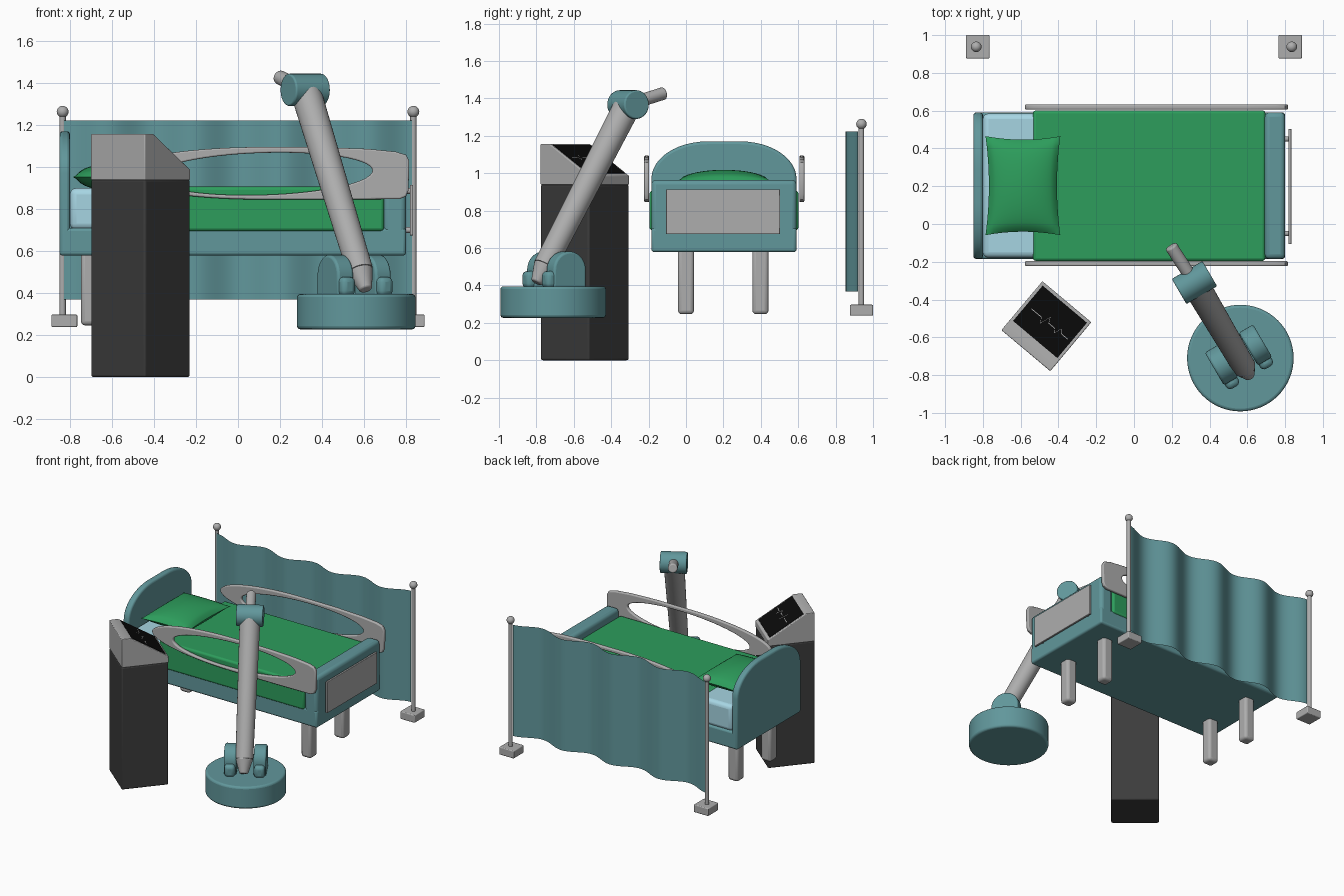
import bpy, bmesh, math
from mathutils import Vector, Matrix

if "Cube" in bpy.data.objects:
    bpy.data.objects.remove(bpy.data.objects["Cube"])

def material(name, r, g, b):
    m = bpy.data.materials.new(name)
    m.diffuse_color = (r, g, b, 1)
    m.use_nodes = True
    m.node_tree.nodes["Principled BSDF"].inputs["Base Color"].default_value = m.diffuse_color
    return m

TEAL = material("teal", .12, .31, .33)
GREEN = material("green", .026, .34, .107)
BLUE = material("pale_blue", .38, .66, .76)
DARK = material("charcoal", .045, .045, .045)
BLACK = material("screen_black", .003, .003, .003)
GREY = material("light_grey", .42, .42, .42)

def finish(name, bm, mat=None, bevel=0, matrix=None, segs=3):
    bmesh.ops.recalc_face_normals(bm, faces=bm.faces)
    me = bpy.data.meshes.new(name)
    bm.to_mesh(me)
    bm.free()
    ob = bpy.data.objects.new(name, me)
    bpy.context.collection.objects.link(ob)
    if mat:
        me.materials.append(mat)
    if matrix:
        ob.matrix_world = matrix
    if bevel:
        b = ob.modifiers.new("bevel", 'BEVEL')
        b.width, b.segments, b.limit_method = bevel, segs, 'ANGLE'
        b.angle_limit = math.radians(40)
    smooth(ob)
    return ob

def smooth(ob):
    bpy.ops.object.select_all(action='DESELECT')
    ob.select_set(True)
    bpy.context.view_layer.objects.active = ob
    bpy.ops.object.shade_smooth_by_angle(angle=math.radians(35))

def box(name, lo, hi, mat=None, bevel=0, matrix=None):
    bm = bmesh.new()
    lo, hi = Vector(lo), Vector(hi)
    bmesh.ops.create_cube(bm, size=1, matrix=Matrix.Translation((lo + hi) / 2) @ Matrix.Diagonal((*(hi - lo), 1)))
    return finish(name, bm, mat, bevel, matrix)

def tube(name, p, q, r1, r2, mat=None, bevel=0, segs=32):
    p, q = Vector(p), Vector(q)
    bm = bmesh.new()
    rot = (q - p).to_track_quat('Z', 'Y').to_matrix().to_4x4()
    bmesh.ops.create_cone(bm, cap_ends=True, segments=segs, radius1=r1, radius2=r2, depth=(q - p).length,
                          matrix=Matrix.Translation((p + q) / 2) @ rot)
    return finish(name, bm, mat, bevel)

def prism(name, pts, x0, x1, mat=None, bevel=0, matrix=None):
    """Extrude a (y, z) outline along x."""
    bm = bmesh.new()
    f = bm.faces.new([bm.verts.new((x0, y, z)) for y, z in pts])
    new = bmesh.ops.extrude_face_region(bm, geom=[f])['geom']
    bmesh.ops.translate(bm, vec=(x1 - x0, 0, 0), verts=[v for v in new if isinstance(v, bmesh.types.BMVert)])
    return finish(name, bm, mat, bevel, matrix)

def arc(cx, cy, rx, ry, a0, a1, n):
    return [(cx + rx * math.cos(math.radians(a0 + (a1 - a0) * i / n)),
             cy + ry * math.sin(math.radians(a0 + (a1 - a0) * i / n))) for i in range(n + 1)]

# Bed frame, headboard, footboard
CY = .203
box("bed_base", (-.84, CY - .388, .578), (.80, CY + .388, .71), TEAL, .015)
prism("headboard", [(CY - .388, .578), (CY + .388, .578)] + arc(CY + .088, .97, .3, .2, 0, 90, 12)
      + arc(CY - .088, .97, .3, .2, 90, 180, 12), -.85, -.80, TEAL, .015)
box("footboard", (.692, CY - .388, .578), (.80, CY + .388, .965), TEAL, .025)
box("foot_panel", (.818, -.107, .674), (.834, .503, .914), GREY, .004)
for y in (-.05, .45):
    for z in (.70, .886):
        tube("panel_peg", (.79, y, z), (.825, y, z), .014, .014, GREY, segs=16)
for x in (-.705, .605):
    for y in (0, .398):
        box("bed_leg", (x - .043, y - .043, .246), (x + .043, y + .043, .60), GREY, .02)

# Bedding
box("mattress", (-.80, CY - .382, .70), (.69, CY + .382, .90), BLUE, .03)
box("blanket", (-.535, CY - .398, .695), (.695, CY + .398, .906), GREEN, .015)

# Pillow: puffed sheet with drawn-out corners
bm = bmesh.new()
N = 20
for side in (1, -1):
    rows = []
    for i in range(N + 1):
        row = []
        for j in range(N + 1):
            u, v = 2 * i / N - 1, 2 * j / N - 1
            puff = ((1 - u ** 2) * (1 - v ** 2)) ** .5
            x = -.588 + .198 * u * (1 - .09 * (1 - v * v))
            y = CY + .262 * v * (1 - .07 * (1 - u * u))
            row.append(bm.verts.new((x, y, .952 + side * .066 * puff)))
        rows.append(row)
    for i in range(N):
        for j in range(N):
            bm.faces.new((rows[i][j], rows[i + 1][j], rows[i + 1][j + 1], rows[i][j + 1]))
bmesh.ops.remove_doubles(bm, verts=bm.verts, dist=.0005)
finish("pillow", bm, GREEN)

# Side rails: blunt at the foot, tapering to the head, oval opening
def rail(name, y):
    cu = bpy.data.curves.new(name, 'CURVE')
    cu.dimensions, cu.fill_mode = '2D', 'BOTH'
    cu.extrude, cu.bevel_depth, cu.bevel_resolution, cu.offset = .006, .0075, 2, -.0075
    outer = arc(.12, .97, .698, .125, 90, 270, 32) + [
        (.5, .845), (.77, .847), (.80, .86), (.812, .89), (.815, 1.03), (.80, 1.058), (.75, 1.073), (.62, 1.086), (.4, 1.094)]
    hole = [(x, z + .03 * (x - .12)) for x, z in arc(.12, .967, .52, .1, 0, 360, 56)[:-1]]
    for pts in (outer, hole):
        s = cu.splines.new('POLY')
        s.points.add(len(pts) - 1)
        for p, (a, b) in zip(s.points, pts):
            p.co = (a, b, 0, 1)
        s.use_cyclic_u = True
    ob = bpy.data.objects.new(name, cu)
    bpy.context.collection.objects.link(ob)
    ob.matrix_world = Matrix.Translation((0, y, 0)) @ Matrix.Rotation(math.pi / 2, 4, 'X')
    cu.materials.append(GREY)
    bpy.ops.object.select_all(action='DESELECT')
    ob.select_set(True)
    bpy.context.view_layer.objects.active = ob
    bpy.ops.object.convert(target='MESH')
    smooth(bpy.context.object)

rail("front_rail", -.21)
rail("back_rail", .619)

# Monitor stand, turned towards the bed
M = Matrix.Translation((-.464, -.541, 0)) @ Matrix.Rotation(math.radians(-40), 4, 'Z')
H = .169
box("monitor_pedestal", (-H, -H, 0), (H, H, .94), DARK, .01, M)
prism("monitor_head", [(-H, .938), (-H, 1.157), (-.105, 1.157), (H, .987), (H, .938)], -H, H, GREY, .005, M)
slope = lambda y, up: (y, 1.157 - (y + .105) * .17 / .274 + up)
prism("monitor_screen", [slope(-.092, -.004), slope(-.092, .003), slope(.152, .003), slope(.152, -.004)],
      -.153, .153, BLACK, 0, M)
trace = [(-.12, .02), (-.05, .02), (-.035, -.01), (-.015, .05), (0, .02), (.04, .02), (.055, 0), (.07, .04), (.085, .02), (.13, .02)]
bm = bmesh.new()
for (x0, y0), (x1, y1) in zip(trace, trace[1:]):
    bm.faces.new([bm.verts.new((x, *slope(y, .005))) for x, y in
                  ((x0, y0 - .002), (x1, y1 - .002), (x1, y1 + .002), (x0, y0 + .002))])
finish("screen_trace", bm, GREY, 0, M)

# Robot arm
tube("arm_base", (.563, -.71, .227), (.563, -.71, .395), .282, .282, TEAL, .015, 64)
K = Matrix.Translation((.563, -.71, 0)) @ Matrix.Rotation(math.radians(30.3), 4, 'Z')
for ob in (prism("base_knuckle", [(.12, .385)] + arc(.02, .482, .1, .1, 0, 180, 20) + [(-.08, .385)], .06, .148, TEAL, .012, K),
           box("base_hinge", (.066, -.118, .385), (.142, -.02, .477), TEAL, .025, K)):
    ob.modifiers.new("mirror", 'MIRROR')
foot, elbow = Vector((.60, -.785, .445)), Vector((.32, -.31, 1.367))
way = (elbow - foot).normalized()
tube("lower_arm", foot + way * .07, elbow, .062, .073, GREY)
tube("lower_arm_tip", foot - way * .035, foot + way * .07, .03, .062, GREY, .008)
axis = Vector((.864, .504, 0)) * .094
tube("elbow_joint", elbow - axis, elbow + axis, .077, .077, TEAL, .008)
tube("upper_arm", elbow, (.195, -.117, 1.428), .034, .034, GREY, .01)

# Privacy curtain on two posts
for s in (-1, 1):
    box("curtain_foot", (s * .827 - .062, .876, .238), (s * .827 + .062, 1.0, .297), GREY, .006)
    tube("curtain_post", (s * .835, .938, .29), (s * .835, .938, 1.25), .015, .015, GREY, segs=20)
    bm = bmesh.new()
    bmesh.ops.create_uvsphere(bm, u_segments=20, v_segments=12, radius=.028, matrix=Matrix.Translation((s * .835, .938, 1.263)))
    finish("post_ball", bm, GREY)
bm = bmesh.new()
wave = [(x, .887 + .033 * math.cos(2 * math.pi * x / .414)) for x in (-.828 + 1.656 * i / 96 for i in range(97))]
low = [bm.verts.new((x, y, .368)) for x, y in wave]
top = [bm.verts.new((x, y, 1.222)) for x, y in wave]
for i in range(96):
    bm.faces.new((low[i], low[i + 1], top[i + 1], top[i]))
finish("curtain", bm, TEAL)
